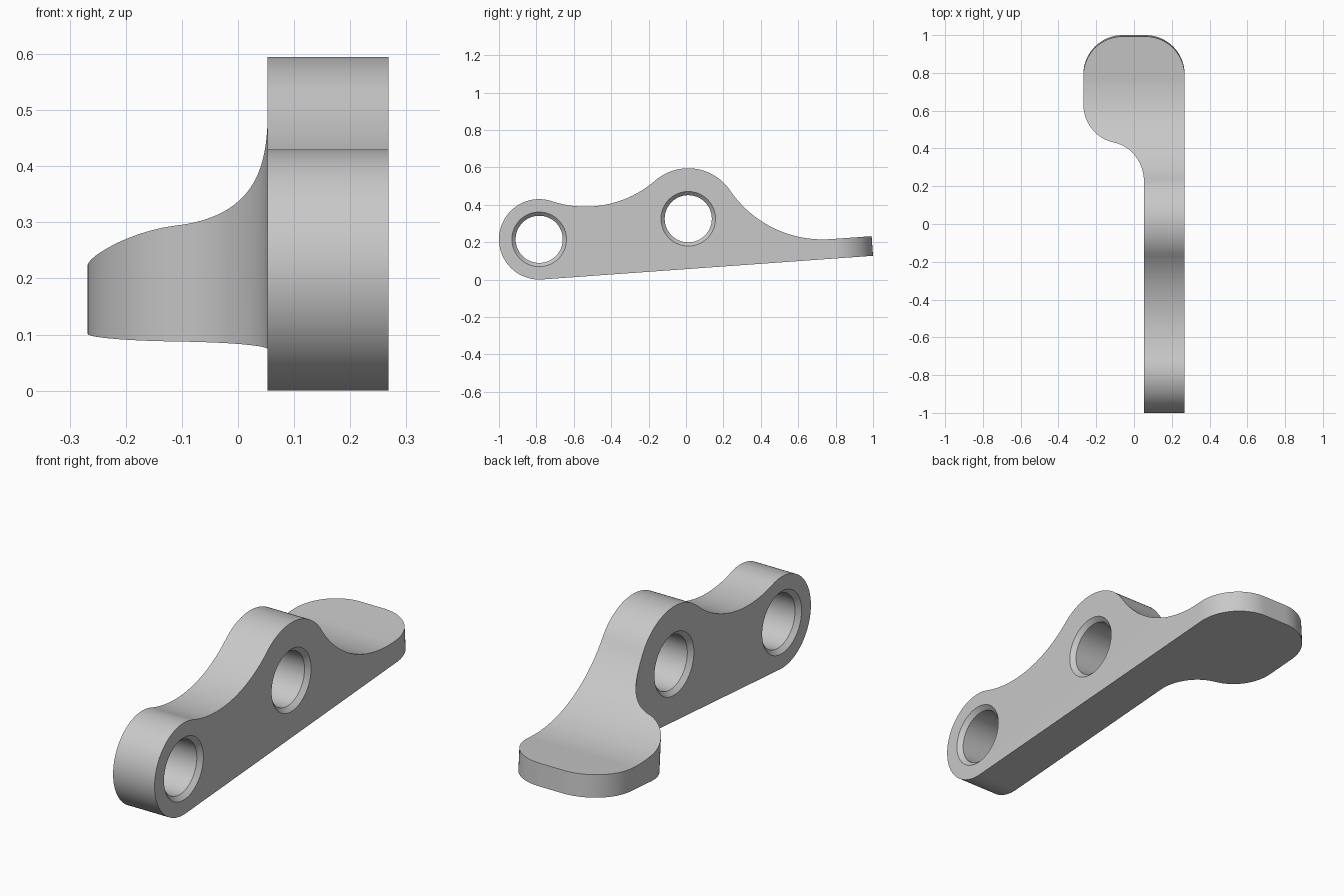
import bpy, bmesh
from math import sin, cos, pi, atan2, sqrt, radians
from mathutils import Vector

if "Cube" in bpy.data.objects:
    bpy.data.objects.remove(bpy.data.objects["Cube"])

TILT = 0.0714                       # slope of the underside, radians
U = Vector((cos(TILT), sin(TILT)))  # along the underside
N = Vector((-sin(TILT), cos(TILT))) # normal to it

grey = bpy.data.materials.new("light_grey")
grey.use_nodes = True
grey.diffuse_color = (0.58, 0.58, 0.58, 1)
grey.node_tree.nodes["Principled BSDF"].inputs["Base Color"].default_value = grey.diffuse_color


def arc(c, r, a0, a1, n=32):
    """Points on an arc from angle a0 to a1."""
    steps = [a0 + (a1 - a0) * i / n for i in range(n + 1)]
    return [Vector((c[0] + r * cos(a), c[1] + r * sin(a))) for a in steps]


def heading(a, b):
    d = b - a
    return atan2(d.y, d.x)


def loft(name, rings):
    """Closed solid through matching rings of 3D points."""
    bm = bmesh.new()
    loops = [[bm.verts.new(p) for p in ring] for ring in rings]
    for a, b in zip(loops, loops[1:]):
        for i in range(len(a)):
            bm.faces.new((a[i - 1], a[i], b[i], b[i - 1]))
    bm.faces.new(loops[0])
    bm.faces.new(loops[-1])
    bmesh.ops.recalc_face_normals(bm, faces=bm.faces)
    mesh = bpy.data.meshes.new(name)
    bm.to_mesh(mesh)
    bm.free()
    mesh.materials.append(grey)
    ob = bpy.data.objects.new(name, mesh)
    bpy.context.collection.objects.link(ob)
    return ob


def outline(*runs):
    """Join runs of points, dropping repeats where they meet."""
    points = []
    for p in (p for run in runs for p in run):
        if not points or (p - points[-1]).length > 1e-4:
            points.append(p)
    return points


def combine(target, tool, operation):
    mod = target.modifiers.new(operation.lower(), 'BOOLEAN')
    mod.operation, mod.solver, mod.object = operation, 'EXACT', tool
    bpy.context.view_layer.objects.active = target
    bpy.context.view_layer.update()
    bpy.ops.object.modifier_apply(modifier=mod.name)
    bpy.data.objects.remove(tool)


# Side profile: two bosses joined by tangent hollows, then a thin lever
front_c, front_r = Vector((-0.785, 0.215)), 0.215
mid_c, mid_r = Vector((0.012, 0.325)), 0.27
valley_r, sweep_r, lever_t = 0.57, 0.6, 0.105

d = mid_c - front_c
ra, rb = front_r + valley_r, mid_r + valley_r
along = (ra * ra - rb * rb + d.length_squared) / (2 * d.length)
e = d.normalized()
valley_c = front_c + e * along + Vector((-e.y, e.x)) * sqrt(ra * ra - along * along)

h = sweep_r + lever_t - front_r
s = d.dot(U) + sqrt((sweep_r + mid_r) ** 2 - (h - d.dot(N)) ** 2)
sweep_c = front_c + U * s + N * h

a1 = heading(front_c, valley_c)
a2 = heading(mid_c, valley_c)
a3 = heading(mid_c, sweep_c)
profile = outline(
    arc(front_c, front_r, TILT - pi / 2, a1 - 2 * pi, 64),
    arc(valley_c, valley_r, a1 - pi, a2 - pi),
    arc(mid_c, mid_r, a2, a3),
    arc(sweep_c, sweep_r, a3 + pi, TILT + 1.5 * pi, 40),
    [front_c + U * 2 + N * (lever_t - front_r), front_c + U * 2 - N * front_r])
body = loft("lever_body", [[(x, p.x, p.y) for p in profile] for x in (-0.5, 0.5)])

# Plan outline: straight bar widening into a rounded pad
half, inner, r_top, r_low = 0.268, 0.053, 0.208, 0.2
pad_c = Vector((r_low - half, 0.64))
neck_x = inner - r_low
neck_c = Vector((neck_x, pad_c.y - sqrt(4 * r_low ** 2 - (pad_c.x - neck_x) ** 2)))
joint = heading(neck_c, pad_c)
corner = half - r_top
plan = outline(
    [Vector((inner, -1.2)), Vector((half, -1.2))],
    arc((corner, 1 - r_top), r_top, 0, pi / 2),
    arc((-corner, 1 - r_top), r_top, pi / 2, pi),
    arc(pad_c, r_low, pi, joint + pi),
    arc(neck_c, r_low, joint, 0))
cutter = loft("plan_cutter", [[(p.x, p.y - TILT * (z - 0.126), z) for p in plan]
                              for z in (-0.3, 0.9)])
combine(body, cutter, 'INTERSECT')

# Pivot holes, chamfered on both faces
bore, chamfer, over = 0.126, 0.02, 0.03
wide = bore + chamfer + over
steps = ((inner - over, wide), (inner + chamfer, bore),
         (half - chamfer, bore), (half + over, wide))
for centre in (front_c, mid_c):
    rings = [[(x, p.x, p.y) for p in arc(centre, r, 0, 2 * pi, 64)[:-1]] for x, r in steps]
    combine(body, loft("hole_cutter", rings), 'DIFFERENCE')

# Smooth curved walls, keep sharp rims
bpy.ops.object.select_all(action='DESELECT')
body.select_set(True)
bpy.context.view_layer.objects.active = body
bpy.ops.object.shade_smooth_by_angle(angle=radians(25))
